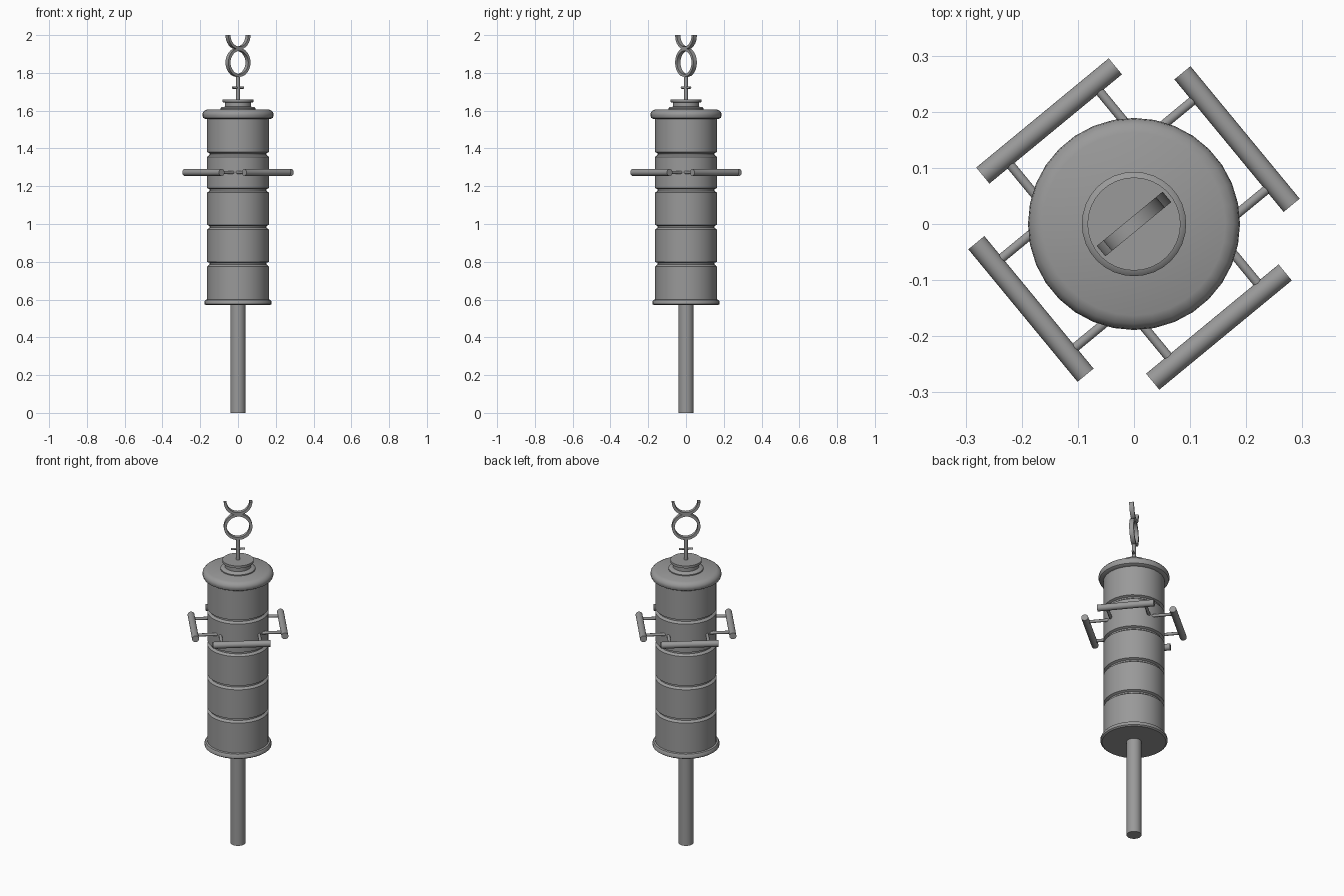
import bpy, bmesh, math
from mathutils import Matrix, Vector

cube = bpy.data.objects.get("Cube")
if cube:
    bpy.data.objects.remove(cube, do_unlink=True)

grey = bpy.data.materials.new("weathered grey")
grey.use_nodes = True
colour = (0.32, 0.32, 0.32, 1)
grey.diffuse_color = colour
grey.node_tree.nodes["Principled BSDF"].inputs["Base Color"].default_value = colour

TURN = math.radians(39.5)   # heading of the rings and perches
SIDES = 32


def finish(name, bm, angle=35):
    bmesh.ops.remove_doubles(bm, verts=bm.verts, dist=1e-5)
    bmesh.ops.recalc_face_normals(bm, faces=bm.faces)
    mesh = bpy.data.meshes.new(name)
    bm.to_mesh(mesh)
    bm.free()
    mesh.materials.append(grey)
    obj = bpy.data.objects.new(name, mesh)
    bpy.context.collection.objects.link(obj)
    bpy.ops.object.select_all(action='DESELECT')
    obj.select_set(True)
    bpy.context.view_layer.objects.active = obj
    bpy.ops.object.shade_smooth_by_angle(angle=math.radians(angle))
    return obj


def spin(bm, points, axis, sweep, steps, closed=False):
    verts = [bm.verts.new(p) for p in points]
    edges = [bm.edges.new(pair) for pair in zip(verts, verts[1:])]
    if closed:
        edges.append(bm.edges.new((verts[-1], verts[0])))
    bmesh.ops.spin(bm, geom=verts + edges, cent=(0, 0, 0), axis=axis,
                   angle=sweep, steps=steps)


def lathe(name, profile):
    bm = bmesh.new()
    spin(bm, [(r, 0, z) for r, z in profile], (0, 0, 1), math.tau, SIDES)
    return finish(name, bm)


def rod(name, start, end, radius, sides=16):
    start, end = Vector(start), Vector(end)
    way = end - start
    bm = bmesh.new()
    bmesh.ops.create_cone(bm, cap_ends=True, segments=sides, radius1=radius,
                          radius2=radius, depth=way.length)
    turn = way.to_track_quat('Z', 'Y').to_matrix().to_4x4()
    bmesh.ops.transform(bm, verts=bm.verts,
                        matrix=Matrix.Translation((start + end) / 2) @ turn)
    return finish(name, bm, 50)


def ring(name, height, sweep):
    # Flat-banded link standing upright; a half sweep gives an open hook
    bm = bmesh.new()
    band = [(0.061, -0.012, 0), (0.076, -0.012, 0), (0.076, 0.012, 0), (0.061, 0.012, 0)]
    spin(bm, band, (0, 1, 0), sweep, round(SIDES * sweep / math.tau), True)
    obj = finish(name, bm)
    obj.location.z = height
    obj.rotation_euler.z = TURN


# Pole and stacked tube with V-shaped grooves between the sections
rod("pole", (0, 0, 0), (0, 0, 0.58), 0.04, SIDES)
R = 0.163
profile = [(0, 0.59), (R, 0.59)]
for z in (0.79, 0.985, 1.18, 1.37):
    profile += [(R, z - 0.014), (R - 0.013, z - 0.004), (R - 0.013, z + 0.004), (R, z + 0.01)]
profile += [(R, 1.56), (0, 1.56)]
lathe("tube", profile)
lathe("base_flange", [(0, 0.57), (0.17, 0.57), (0.178, 0.576), (0.178, 0.588),
                      (0.172, 0.598), (R, 0.601), (0, 0.601)])

# Lid and neck
lathe("lid", [(0, 1.555), (0.172, 1.555), (0.184, 1.562), (0.189, 1.575), (0.187, 1.588),
              (0.178, 1.599), (0.163, 1.606), (0, 1.606)])
lathe("neck", [(0, 1.6), (0.093, 1.6), (0.093, 1.612), (0.085, 1.619), (0.07, 1.621),
               (0.07, 1.642), (0.083, 1.646), (0.083, 1.66), (0, 1.66)])

# Hanger
along = Vector((math.cos(TURN), math.sin(TURN), 0))
rod("hanger_stem", (0, 0, 1.655), (0, 0, 1.79), 0.01, 12)
mid = Vector((0, 0, 1.722))
rod("hanger_crossbar", mid - along * 0.037, mid + along * 0.037, 0.006, 8)
ring("hanger_ring", 1.855, math.tau)
ring("hanger_hook", 2.0, math.pi)

# Four perches, each held by two struts
for i in range(4):
    spot = Matrix.Rotation(TURN + i * math.pi / 2, 4, 'Z')
    z = 1.273
    rod(f"perch_{i + 1}", spot @ Vector((-0.153, 0.238, z)),
        spot @ Vector((0.153, 0.238, z)), 0.0185, 20)
    for side in (-1, 1):
        rod(f"perch_strut_{i + 1}_{'a' if side < 0 else 'b'}",
            spot @ Vector((side * 0.103, 0.11, z)),
            spot @ Vector((side * 0.103, 0.238, z)), 0.0085, 10)
